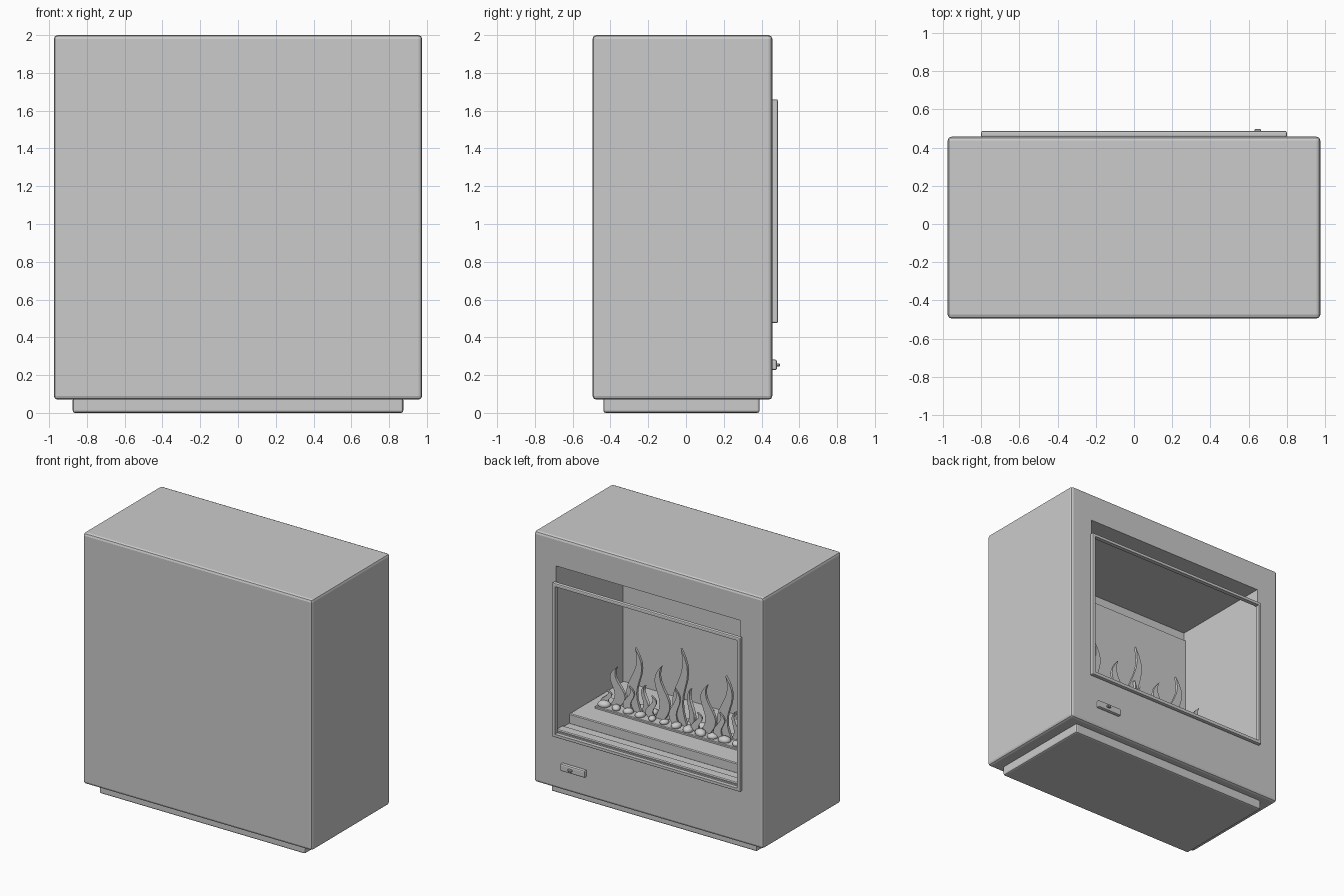
import bpy, bmesh, math, random
from mathutils import Matrix

if "Cube" in bpy.data.objects:
    bpy.data.objects.remove(bpy.data.objects["Cube"])

random.seed(4)
grey = bpy.data.materials.new("plain_grey")
grey.diffuse_color = (0.6, 0.6, 0.6, 1)
grey.use_nodes = True
grey.node_tree.nodes["Principled BSDF"].inputs["Base Color"].default_value = grey.diffuse_color


def finish(name, bm, smooth=False):
    bmesh.ops.recalc_face_normals(bm, faces=bm.faces)
    me = bpy.data.meshes.new(name)
    bm.to_mesh(me)
    bm.free()
    me.materials.append(grey)
    if smooth:
        for p in me.polygons:
            p.use_smooth = True
    ob = bpy.data.objects.new(name, me)
    bpy.context.collection.objects.link(ob)
    return ob


def box(name, x, y, z, bevel=0.0, segments=2):
    """Box from (min, max) pairs, with optionally rounded edges."""
    bm = bmesh.new()
    bmesh.ops.create_cube(bm, size=1)
    for v in bm.verts:
        for i, (a, b) in enumerate((x, y, z)):
            v.co[i] = b if v.co[i] > 0 else a
    if bevel:
        bmesh.ops.bevel(bm, geom=bm.edges[:], offset=bevel, segments=segments,
                        affect='EDGES', profile=0.5)
    return finish(name, bm)


def cut(ob, cutter):
    """Subtract the cutter, then remove it."""
    cutter.hide_render = True
    mod = ob.modifiers.new("cut", 'BOOLEAN')
    mod.operation, mod.solver, mod.object = 'DIFFERENCE', 'EXACT', cutter
    bpy.context.view_layer.objects.active = ob
    bpy.ops.object.modifier_apply(modifier=mod.name)
    bpy.data.objects.remove(cutter)


# Cabinet with a deep firebox opening at the +y side
cabinet = box("cabinet", (-0.975, 0.975), (-0.495, 0.457), (0.07, 2.0), 0.02)
cut(cabinet, box("firebox_cutter", (-0.785, 0.785), (-0.37, 0.6), (0.51, 1.78)))
box("base", (-0.875, 0.875), (-0.437, 0.39), (0.0, 0.08), 0.012)

# Firebox lining and burner plinth
box("back_panel", (-0.785, 0.785), (-0.375, -0.355), (0.51, 1.71))
box("plinth", (-0.785, 0.785), (-0.36, 0.30), (0.505, 0.585), 0.006, 1)
box("burner_tray", (-0.69, 0.69), (-0.06, 0.125), (0.58, 0.602), 0.005, 1)
box("front_sill", (-0.785, 0.785), (0.38, 0.45), (0.505, 0.525), 0.008)

# Slim door frame standing just proud of the cabinet
frame = box("door_frame", (-0.8, 0.8), (0.455, 0.487), (0.475, 1.66), 0.008)
cut(frame, box("frame_cutter", (-0.775, 0.775), (0.4, 0.6), (0.5, 1.635)))

# Control plate with a small button
box("control_plate", (0.525, 0.737), (0.45, 0.482), (0.226, 0.282), 0.01)
box("control_button", (0.63, 0.665), (0.475, 0.497), (0.246, 0.262), 0.004, 1)


def flame(name, x, y, height, width, lean, turn=0.0):
    """Thin wavy tongue: a tapered outline swaying side to side."""
    n, z0 = 10, 0.6
    left, right = [], []
    for i in range(n):
        t = i / n
        half = width * (0.55 + 1.3 * t) * (1 - t) ** 1.1 * 0.62
        sway = lean * width * (0.35 * math.sin(t * 6.0) + 0.25 * t)
        left.append((sway - half, t * height))
        right.append((sway + half, t * height))
    tip = lean * width * (0.35 * math.sin(6.0) + 0.25)
    outline = left + [(tip, height)] + right[::-1]
    bm = bmesh.new()
    face = bm.faces.new([bm.verts.new((px, -0.01, pz)) for px, pz in outline])
    res = bmesh.ops.extrude_face_region(bm, geom=[face])
    for v in res["geom"]:
        if isinstance(v, bmesh.types.BMVert):
            v.co.y += 0.02
    bm.transform(Matrix.Translation((x, y, z0)) @ Matrix.Rotation(turn, 4, 'Z'))
    return finish(name, bm)


# Row of tall flames, each with two short tongues beside it
tops = [(0.58, 0.30), (0.39, 0.49), (0.2, 0.41), (0.0, 0.59),
        (-0.19, 0.37), (-0.38, 0.48), (-0.57, 0.30)]
for i, (x, h) in enumerate(tops):
    lean = 1 if i % 2 else -1
    flame(f"flame_{i}", x, 0.03, h, 0.11, lean)
    for s in (-1, 1):
        flame(f"small_flame_{i}_{s}", x + s * 0.04, 0.03 + s * 0.025,
              h * random.uniform(0.38, 0.5), 0.07, s, s * 0.3)

# Pebbles scattered along the burner
for i in range(26):
    bm = bmesh.new()
    bmesh.ops.create_icosphere(bm, subdivisions=2, radius=1)
    r = random.uniform(0.026, 0.04)
    x = -0.64 + 1.28 * i / 25
    y = 0.03 + (0.05 if i % 2 else -0.045)
    bm.transform(Matrix.Translation((x, y, 0.612))
                 @ Matrix.Rotation(random.uniform(0, 3), 4, 'Z')
                 @ Matrix.Diagonal((r * 1.25, r, r * 0.75, 1)))
    finish(f"pebble_{i}", bm, True)
